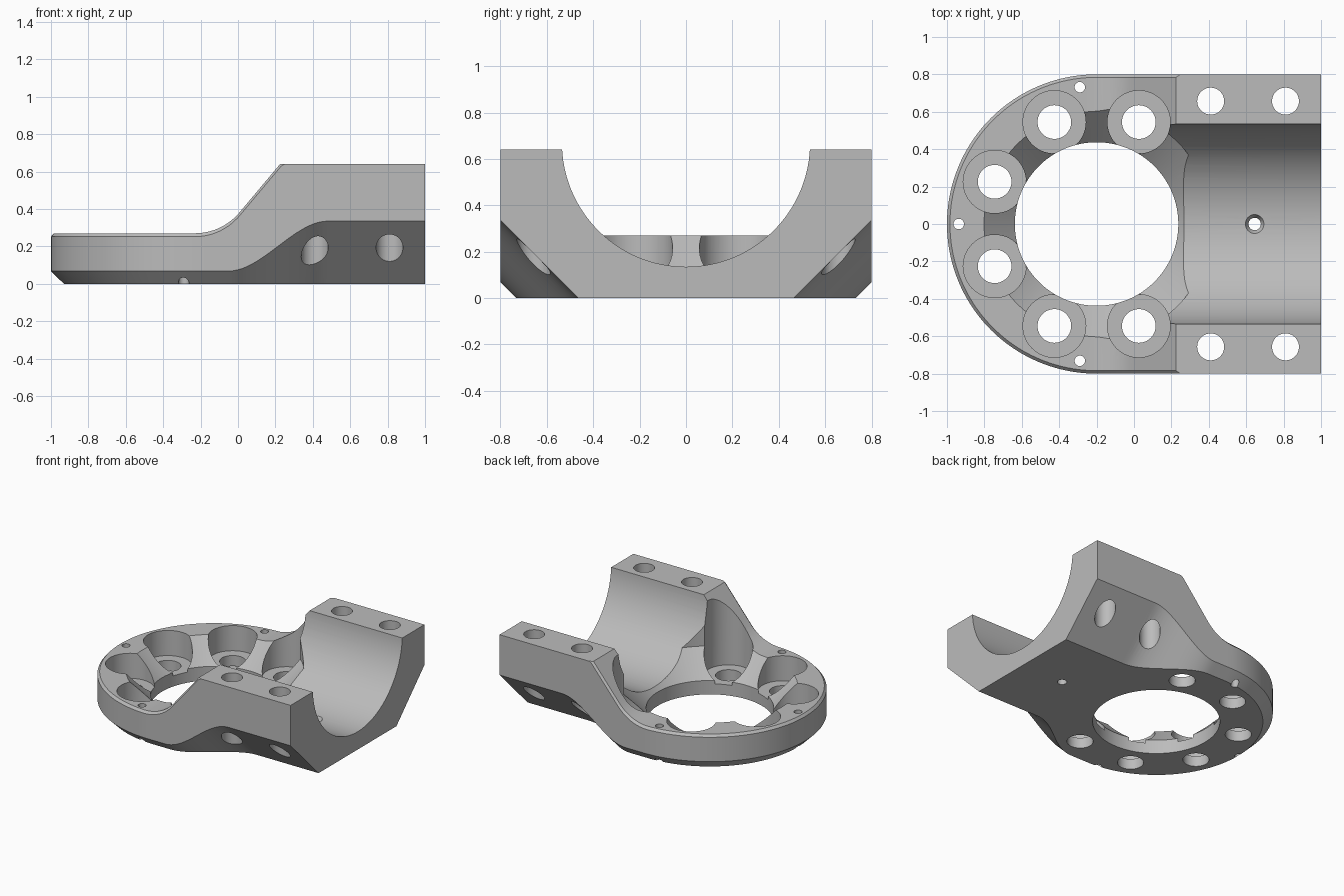
import bpy, bmesh, math
from mathutils import Matrix

if "Cube" in bpy.data.objects:
    bpy.data.objects.remove(bpy.data.objects["Cube"])

metal = bpy.data.materials.new("grey metal")
metal.use_nodes = True
grey = (0.5, 0.5, 0.5, 1)
metal.diffuse_color = grey
metal.node_tree.nodes["Principled BSDF"].inputs["Base Color"].default_value = grey

CX, R, TOP = -0.2, 0.8, 0.64        # ring centre, half width, rail height


def finish(bm, name):
    bmesh.ops.recalc_face_normals(bm, faces=bm.faces)
    me = bpy.data.meshes.new(name)
    bm.to_mesh(me)
    bm.free()
    me.materials.append(metal)
    ob = bpy.data.objects.new(name, me)
    bpy.context.collection.objects.link(ob)
    return ob


def raw_top(x):
    """Flat ring, fillet, then a 50 degree ramp."""
    start, rad, ang = -0.23, 0.31, math.radians(50)
    d = max(x - start, 0)
    end = rad * math.sin(ang)
    if d < end:
        return 0.27 + rad - math.sqrt(rad * rad - d * d)
    return 0.27 + rad * (1 - math.cos(ang)) + (d - end) * math.tan(ang)


def under_chamfer(x):
    """Lower chamfer, growing in an S curve towards the clamp."""
    t = min(max((x + 0.05) / 0.53, 0), 1)
    return 0.068 + 0.267 * t * t * (3 - 2 * t)


def lathe(name, profile, at=(0, 0, 0), along_x=False, n=64):
    """Solid of revolution from (radius, height) pairs."""
    bm = bmesh.new()
    rings = [[bm.verts.new((r * math.cos(a), r * math.sin(a), z))
              for a in (2 * math.pi * k / n for k in range(n))] for r, z in profile]
    for lo, hi in zip(rings, rings[1:]):
        for k in range(n):
            bm.faces.new((lo[k], lo[(k + 1) % n], hi[(k + 1) % n], hi[k]))
    bm.faces.new(rings[0])
    bm.faces.new(rings[-1])
    if along_x:
        bm.transform(Matrix.Rotation(math.pi / 2, 4, "Y"))
    bm.transform(Matrix.Translation(at))
    return finish(bm, name)


# Body: D-shaped outline lofted through chamfer, wall and top edge rings
xs = sorted({CX + 0.025 * k for k in range(29)} | {0.231, 0.25, 1.0}, reverse=True)
outline = [(x, -R, 0, -1) for x in xs]
ARC = 96
for k in range(1, ARC):
    a = -math.pi / 2 - math.pi * k / ARC
    outline.append((CX + R * math.cos(a), R * math.sin(a), math.cos(a), math.sin(a)))
outline += [(x, R, 0, 1) for x in reversed(xs)]

bm = bmesh.new()
rings = [[], [], [], []]
for x, y, nx, ny in outline:
    c, top = under_chamfer(x), min(raw_top(x), TOP)
    edge = min(raw_top(x) - 0.018, TOP)
    inset = min(0.016, top - edge)
    for ring, d, z in zip(rings, (c, 0, 0, inset), (0, c, edge, top)):
        ring.append(bm.verts.new((x - nx * d, y - ny * d, z)))
n = len(outline)
for lo, hi in zip(rings, rings[1:]):
    for i in range(n):
        j = (i + 1) % n
        bm.faces.new((lo[i], lo[j], hi[j], hi[i]))
bm.faces.new(rings[0])
for i in range(n // 2):
    a, b = i, n - 1 - i
    strip = [rings[3][k] for k in (a, a + 1, b - 1, b)]
    bm.faces.new(list(dict.fromkeys(strip)))
bmesh.ops.remove_doubles(bm, verts=bm.verts, dist=0.0002)
body = finish(bm, "clamp_body")

# Central opening with conical seat, and the half-round saddle bore
cutters = [
    lathe("centre_opening", [(0.437, -0.1), (0.437, 0.105), (0.615, 0.283), (0.615, 0.9)],
          (CX, 0, 0), n=128),
    lathe("saddle_bore", [(0.535, 0), (0.535, 1.2)], (0, 0, 0.67), True, 128),
    lathe("saddle_pin_hole", [(0.033, -0.1), (0.033, 0.105), (0.052, 0.14), (0.052, 0.3)],
          (0.645, 0, 0), n=32),
]
# Six counterbored bolt holes around the ring
for k in range(6):
    a = math.radians(67.5 + 45 * k)
    cutters.append(lathe("ring_bolt_hole",
                         [(0.09, -0.1), (0.09, 0.08), (0.168, 0.08), (0.168, 0.9)],
                         (CX + 0.59 * math.cos(a), 0.59 * math.sin(a), 0)))
# Small dowel holes in the rim
for deg in (97, 180, 263):
    a = math.radians(deg)
    cutters.append(lathe("dowel_hole", [(0.028, -0.1), (0.028, 0.5)],
                         (CX + 0.737 * math.cos(a), 0.737 * math.sin(a), 0), n=32))
# Rail bolt holes
for x in (0.41, 0.81):
    for y in (-0.657, 0.657):
        cutters.append(lathe("rail_bolt_hole", [(0.072, -0.1), (0.072, 0.9)], (x, y, 0)))

bpy.context.view_layer.objects.active = body
for cutter in cutters:
    mod = body.modifiers.new("cut", "BOOLEAN")
    mod.operation, mod.solver, mod.object = "DIFFERENCE", "EXACT", cutter
    bpy.ops.object.modifier_apply(modifier=mod.name)
    bpy.data.objects.remove(cutter)

bpy.ops.object.select_all(action="DESELECT")
body.select_set(True)
bpy.ops.object.shade_smooth_by_angle(angle=math.radians(25))
